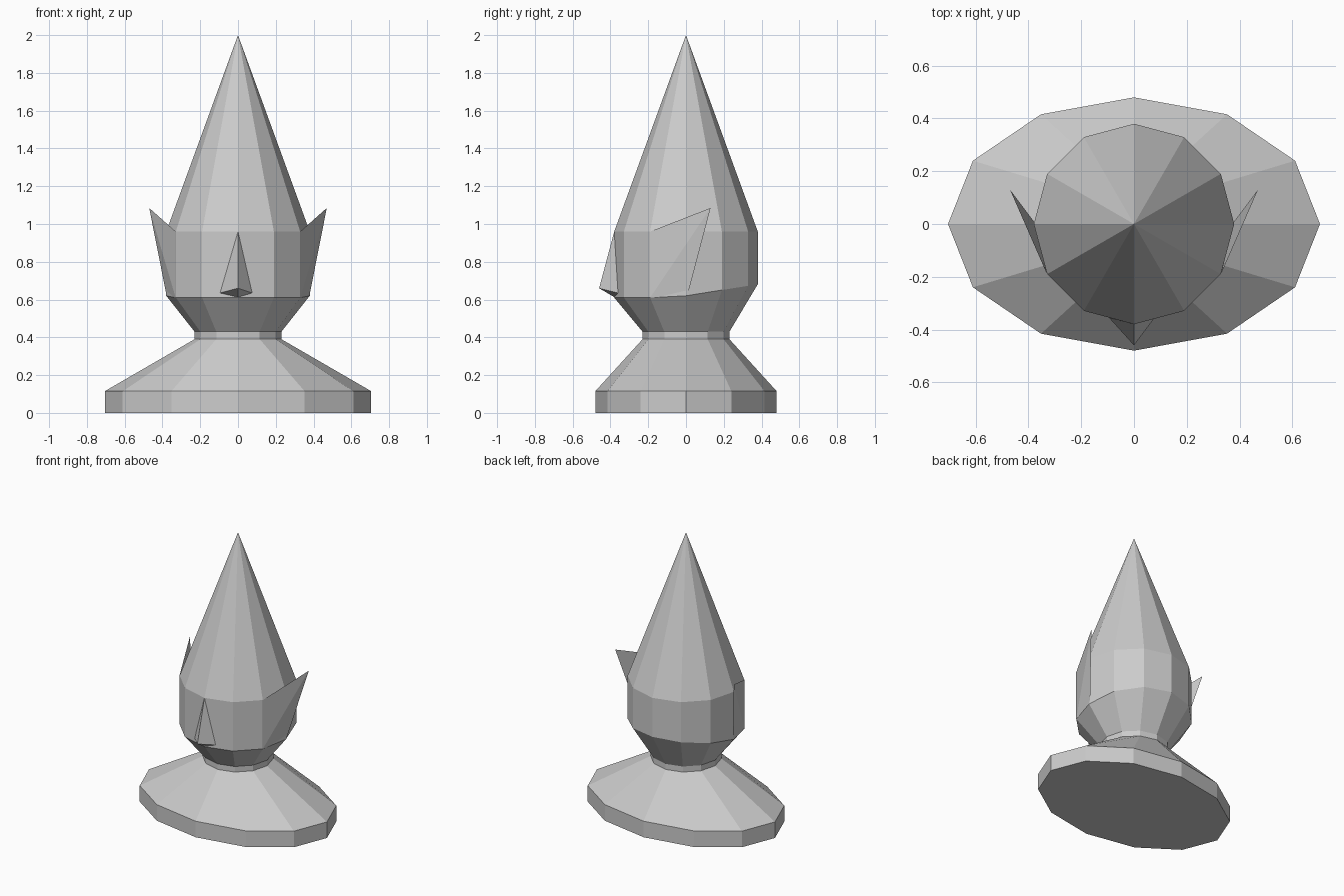
import bpy, math

default = bpy.data.objects.get("Cube")
if default:
    bpy.data.objects.remove(default, do_unlink=True)

SIDES = 12
HEAD_R = 0.38
NECK_R = 0.23

grey = bpy.data.materials.new("stone_grey")
grey.use_nodes = True
colour = (0.6, 0.6, 0.6, 1)
grey.diffuse_color = colour
grey.node_tree.nodes["Principled BSDF"].inputs["Base Color"].default_value = colour


def add_part(name, verts, faces):
    mesh = bpy.data.meshes.new(name)
    mesh.from_pydata(verts, [], faces)
    mesh.materials.append(grey)
    part = bpy.data.objects.new(name, mesh)
    bpy.context.collection.objects.link(part)
    return part


def ring(rx, ry, height):
    """Twelve points; height is a function of y."""
    points = []
    for i in range(SIDES):
        a = math.tau * i / SIDES
        y = ry * math.sin(a)
        points.append((rx * math.cos(a), y, height(y)))
    return points


def loft(name, rings, tip=None):
    """Join rings bottom to top, closing with a flat cap or a point."""
    verts = [p for r in rings for p in r]
    faces = [tuple(reversed(range(SIDES)))]
    for level in range(len(rings) - 1):
        for i in range(SIDES):
            a, b = level * SIDES + i, level * SIDES + (i + 1) % SIDES
            faces.append((a, b, b + SIDES, a + SIDES))
    last = (len(rings) - 1) * SIDES
    if tip:
        verts.append(tip)
        faces += [(last + i, last + (i + 1) % SIDES, len(verts) - 1) for i in range(SIDES)]
    else:
        faces.append(tuple(range(last, last + SIDES)))
    return add_part(name, verts, faces)


def flat(z):
    return lambda y: z


def jaw_height(y):
    # the jaw line rises toward the back of the head
    return 0.61 if y < -0.1 else 0.62 + 0.16 * max(y, 0)


# oval shoulders sloping up to the neck
loft("shoulders", [ring(0.705, 0.48, flat(0)), ring(0.705, 0.48, flat(0.115)),
                   ring(NECK_R, NECK_R, flat(0.39))])

# neck, jaw, face and pointed hat
loft("head_and_hat", [ring(NECK_R, NECK_R, flat(0.39)), ring(NECK_R, NECK_R, flat(0.43)),
                      ring(HEAD_R, HEAD_R, jaw_height), ring(HEAD_R, HEAD_R, flat(0.96))],
     tip=(0, 0, 2))

# wedge nose
add_part("nose",
         [(0, -0.38, 0.96), (-0.095, -0.355, 0.635), (0.075, -0.36, 0.635),
          (0, -0.46, 0.66), (0, -0.375, 0.61)],
         [(0, 1, 3), (0, 3, 2), (1, 4, 3), (3, 4, 2), (0, 4, 1), (0, 2, 4)])

# swept-back ears growing out of the cheeks
for name, side in (("left_ear", 1), ("right_ear", -1)):
    verts = [(side * x, y, z) for x, y, z in
             ((0.33, -0.19, 0.96), (0.33, -0.19, 0.61), (0.38, 0.01, 0.63), (0.47, 0.13, 1.085))]
    faces = [(0, 1, 3), (1, 2, 3), (0, 3, 2), (0, 2, 1)]
    if side < 0:
        faces = [f[::-1] for f in faces]
    add_part(name, verts, faces)
